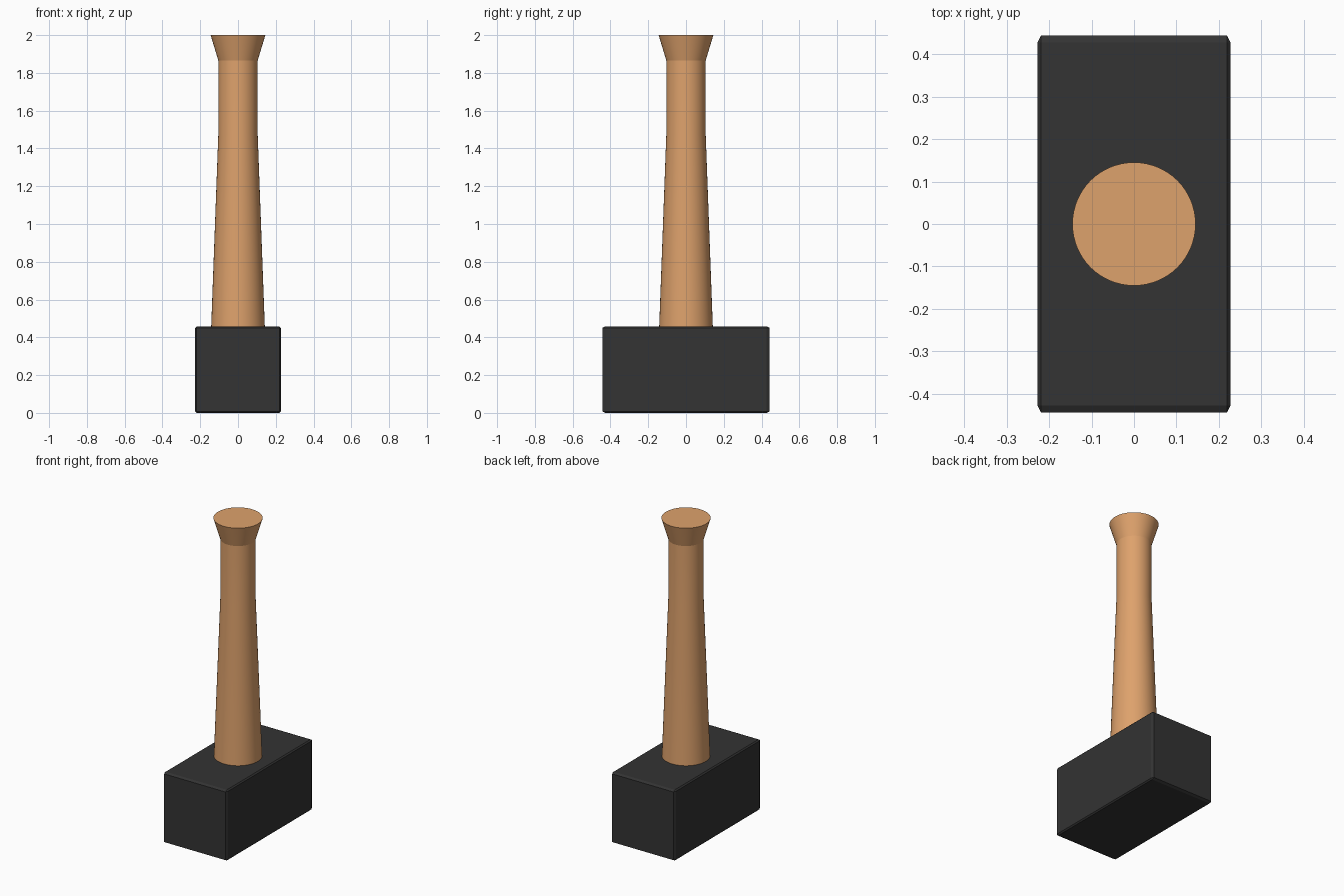
import bpy, bmesh, math
from mathutils import Matrix

if "Cube" in bpy.data.objects:
    bpy.data.objects.remove(bpy.data.objects["Cube"])


def finish(name, bm, colour):
    bmesh.ops.recalc_face_normals(bm, faces=bm.faces)
    mesh = bpy.data.meshes.new(name)
    bm.to_mesh(mesh)
    bm.free()
    obj = bpy.data.objects.new(name, mesh)
    bpy.context.collection.objects.link(obj)
    mat = bpy.data.materials.new(name + "_material")
    mat.diffuse_color = (*colour, 1)
    mat.use_nodes = True
    mat.node_tree.nodes["Principled BSDF"].inputs["Base Color"].default_value = mat.diffuse_color
    mesh.materials.append(mat)
    return obj


# Mallet head: chamfered cube stretched along y
bm = bmesh.new()
bmesh.ops.create_cube(bm, size=2)
bmesh.ops.bevel(bm, geom=bm.edges[:], offset=0.035, segments=1, affect='EDGES')
bmesh.ops.transform(bm, verts=bm.verts,
                    matrix=Matrix.Translation((0, 0, 0.229)) @ Matrix.Diagonal((0.227, 0.443, 0.229, 1)))
finish("mallet_head", bm, (0.033, 0.033, 0.033))

# Handle: tapered shaft, straight grip, flared end (radius, height)
profile = [(0.144, 0.40), (0.104, 1.48), (0.104, 1.865), (0.145, 2.0)]
SIDES = 64
bm = bmesh.new()
rings = [[bm.verts.new((r * math.cos(2 * math.pi * i / SIDES),
                        r * math.sin(2 * math.pi * i / SIDES), z)) for i in range(SIDES)]
         for r, z in profile]
for low, high in zip(rings, rings[1:]):
    for i in range(SIDES):
        j = (i + 1) % SIDES
        bm.faces.new((low[i], low[j], high[j], high[i]))
bm.faces.new(rings[0])
bm.faces.new(rings[-1])
handle = finish("handle", bm, (0.73, 0.36, 0.15))

# Smooth round sides, crisp rims
bpy.context.view_layer.objects.active = handle
handle.select_set(True)
bpy.ops.object.shade_smooth_by_angle(angle=math.radians(15))
